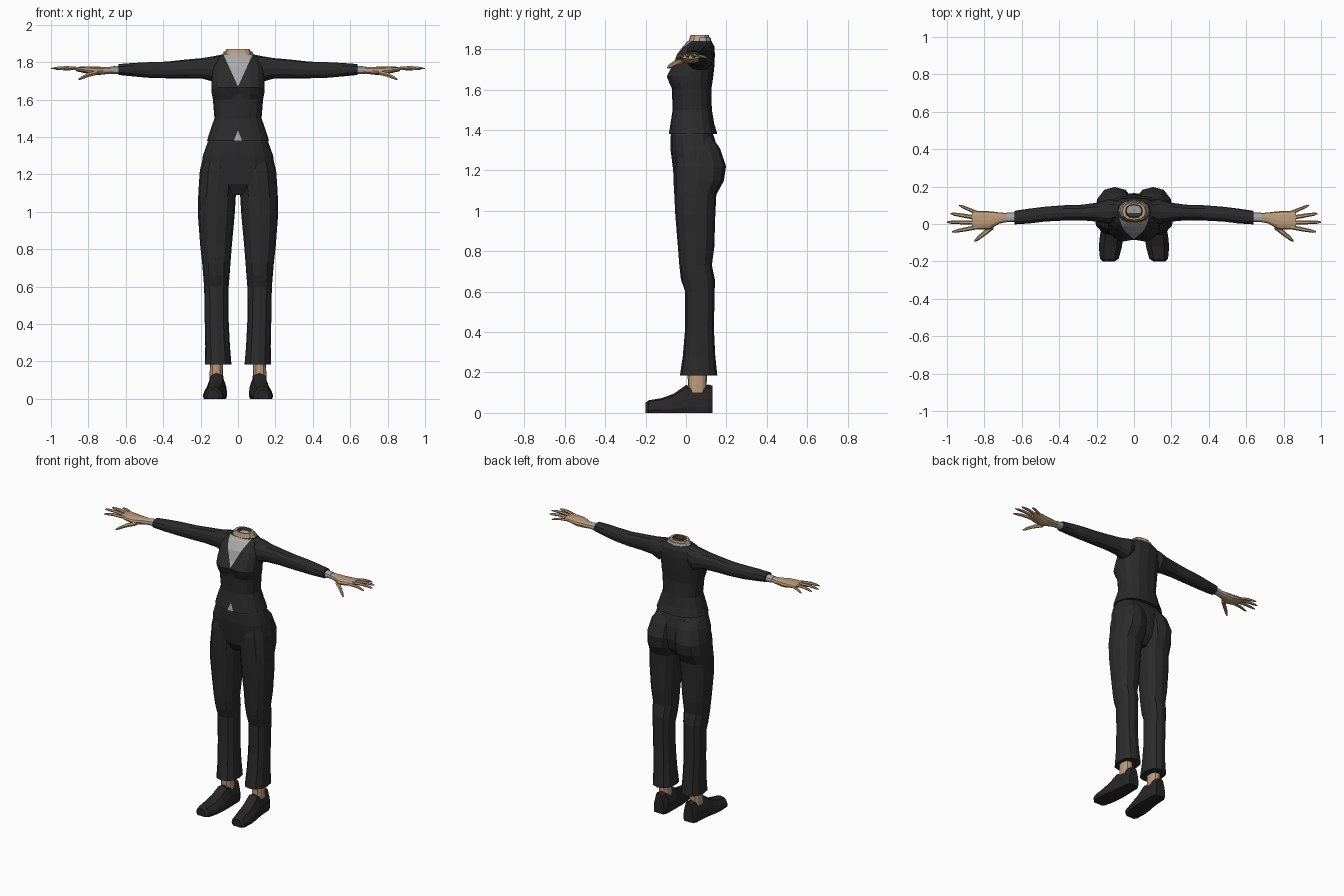
import bpy, bmesh, math
from mathutils import Vector

cube = bpy.data.objects.get("Cube")
if cube:
    bpy.data.objects.remove(cube)


def material(name, rgb):
    m = bpy.data.materials.new(name)
    m.use_nodes = True
    m.diffuse_color = (*rgb, 1)
    m.node_tree.nodes["Principled BSDF"].inputs["Base Color"].default_value = (*rgb, 1)
    return m


SUIT = material("charcoal suit", (0.024, 0.024, 0.025))
SHOE = material("black leather", (0.021, 0.019, 0.02))
SKIN = material("skin", (0.5, 0.33, 0.195))
SHIRT = material("grey shirt", (0.4, 0.4, 0.41))
HOLLOW = material("neck hollow", (0.05, 0.04, 0.035))


def oval(n=12, power=0.85):
    """Rounded section in the unit square."""
    pts = []
    for i in range(n):
        a = 2 * math.pi * i / n
        c, s = math.cos(a), math.sin(a)
        pts.append((math.copysign(abs(c) ** power, c), math.copysign(abs(s) ** power, s)))
    return pts


def loft(rings, axis="z", section=None, first_alt=99):
    """Skin rings (position, a0, a1, b0, b1), bounds taken along the other two axes."""
    section = section or oval()
    bm = bmesh.new()
    loops = []
    for t, a0, a1, b0, b1 in rings:
        loop = []
        for u, v in section:
            a = (a0 + a1) / 2 + u * (a1 - a0) / 2
            b = (b0 + b1) / 2 + v * (b1 - b0) / 2
            co = {"x": (t, a, b), "y": (a, t, b), "z": (a, b, t)}[axis]
            loop.append(bm.verts.new(co))
        loops.append(loop)
    n = len(section)
    for k in range(len(loops) - 1):
        for i in range(n):
            j = (i + 1) % n
            f = bm.faces.new((loops[k][i], loops[k][j], loops[k + 1][j], loops[k + 1][i]))
            f.material_index = int(k >= first_alt)
    bm.faces.new(loops[0])
    bm.faces.new(loops[-1]).material_index = int(first_alt < 99)
    bmesh.ops.recalc_face_normals(bm, faces=bm.faces)
    return bm


def finish(name, bm, *mats, mirror=False):
    me = bpy.data.meshes.new(name)
    bm.to_mesh(me)
    bm.free()
    for m in mats:
        me.materials.append(m)
    ob = bpy.data.objects.new(name, me)
    bpy.context.collection.objects.link(ob)
    if mirror:
        ob.modifiers.new("other side", "MIRROR").use_mirror_merge = False
    return ob


def upright(*rows):
    """Rows (z, half width, y front, y back) centred on x = 0."""
    return [(z, -w, w, y0, y1) for z, w, y0, y1 in rows]


# Jacket body
jacket = loft(upright(
    (1.38, .166, -.085, .155), (1.43, .15, -.077, .14), (1.5, .126, -.066, .128),
    (1.6, .134, -.07, .125), (1.63, .14, -.088, .13), (1.665, .143, -.102, .135),
    (1.71, .143, -.08, .14), (1.775, .14, -.045, .143), (1.815, .12, -.015, .14),
    (1.842, .088, .01, .125)), section=oval(16, 0.8))
for v in jacket.verts:
    if abs(v.co.x) < .01 and v.co.y < 0 and 1.61 < v.co.z < 1.73:
        v.co.y += .018


def cut_wedge(bm, tip, width, height):
    """Cut a front V (or inverted V) and paint the inside with slot 1."""
    for s in (-1, 1):
        front = [f for f in bm.faces if f.calc_center_median().y < .05]
        geom = set(front)
        for f in front:
            geom.update(f.edges)
            geom.update(f.verts)
        bmesh.ops.bisect_plane(bm, geom=list(geom), plane_co=(0, 0, tip),
                               plane_no=Vector((height * s, 0, -width)))
    for f in bm.faces:
        c = f.calc_center_median()
        rise = (c.z - tip) / height
        if c.y < .05 and abs(f.normal.z) < .98 and 0 < rise and abs(c.x) < rise * width:
            f.material_index = 1


cut_wedge(jacket, 1.67, .075, .165)
cut_wedge(jacket, 1.435, .022, -.055)
finish("jacket", jacket, SUIT, SHIRT)

# Shirt collar, lower at the front
collar = loft(upright((1.81, .1, .0, .133), (1.857, .076, .014, .122)))
for v in collar.verts:
    if v.co.y < .05:
        v.co.z -= .016
finish("shirt_collar", collar, SHIRT)

# Neck stump with a recessed top
finish("neck", loft(upright(
    (1.82, .08, .0, .122), (1.848, .073, .016, .118), (1.87, .062, .022, .113),
    (1.87, .046, .032, .105), (1.845, .04, .038, .1)), first_alt=3), SKIN, HOLLOW)

# Trousers
finish("trouser_hips", loft(upright(
    (1.41, .14, -.065, .115), (1.37, .163, -.076, .138), (1.3, .188, -.076, .158),
    (1.22, .198, -.066, .165), (1.15, .16, -.056, .15), (1.09, .07, -.02, .1)),
    section=oval(16, .8)), SUIT)
finish("trouser_legs", loft([
    (1.37, .03, .14, -.02, .125), (1.31, .003, .182, -.05, .168),
    (1.22, .0, .204, -.064, .198), (1.15, .003, .209, -.062, .188),
    (1.08, .012, .213, -.058, .15), (.98, .018, .214, -.053, .145),
    (.82, .033, .202, -.04, .14), (.73, .04, .192, -.033, .128),
    (.66, .045, .186, -.025, .143), (.6, .05, .181, -.004, .142),
    (.42, .05, .178, -.004, .138), (.28, .043, .175, -.016, .145),
    (.185, .035, .177, -.03, .155)]), SUIT, mirror=True)

# Ankles and shoes
finish("ankles", loft([(.2, .082, .15, .008, .105), (.1, .078, .152, .01, .1)]),
       SKIN, mirror=True)
shoe_section = [(-.9, -1), (-1, -.6), (-.9, 0), (-.55, .8), (0, 1),
                (.55, .8), (.9, 0), (1, -.6), (.9, -1)]
finish("shoes", loft([
    (y, cx - w, cx + w, 0, h) for y, cx, w, h in (
        (-.2, .135, .032, .05), (-.186, .132, .05, .062), (-.12, .126, .062, .073),
        (-.06, .12, .062, .095), (0, .114, .056, .138), (.05, .112, .052, .128),
        (.11, .111, .05, .14), (.132, .111, .038, .135))],
    "y", shoe_section), SHOE, mirror=True)

# Sleeves and shirt cuffs
finish("sleeves", loft([
    (.06, .03, .115, 1.74, 1.846), (.13, .0, .135, 1.695, 1.832),
    (.19, .012, .115, 1.712, 1.822), (.28, .02, .103, 1.714, 1.814),
    (.38, .018, .1, 1.714, 1.803), (.48, .013, .092, 1.717, 1.8),
    (.56, .003, .082, 1.724, 1.796), (.64, -.002, .07, 1.732, 1.79)], "x"),
    SUIT, mirror=True)
finish("shirt_cuffs", loft([(.62, .01, .064, 1.735, 1.782),
                            (.682, .01, .06, 1.738, 1.777)], "x"), SHIRT, mirror=True)

# Hands
finish("palms", loft([
    (.66, .014, .056, 1.742, 1.773), (.72, .002, .062, 1.734, 1.775),
    (.77, -.028, .068, 1.73, 1.777), (.82, -.03, .07, 1.742, 1.777),
    (.865, -.024, .066, 1.752, 1.775)], "x"), SKIN, mirror=True)


def digit(name, start, end, r):
    """Tapered finger with a bent middle joint."""
    p, q = Vector(start), Vector(end)
    rings = []
    for t, k in ((0, 1), (.5, .95), (.85, .75), (1, .3)):
        c = p.lerp(q, t)
        c.z += .006 * math.sin(math.pi * t)
        rings.append((c.x, c.y - r * k, c.y + r * k, c.z - r * k * .8, c.z + r * k * .8))
    finish(name, loft(rings, "x", oval(6, 1)), SKIN, mirror=True)


digit("index_fingers", (.84, -.017, 1.764), (.972, -.042, 1.762), .0115)
digit("middle_fingers", (.84, .008, 1.766), (1.0, .01, 1.766), .0115)
digit("ring_fingers", (.84, .033, 1.765), (.982, .056, 1.764), .0115)
digit("little_fingers", (.83, .056, 1.762), (.935, .1, 1.757), .0105)
digit("thumbs", (.75, -.01, 1.745), (.852, -.09, 1.708), .017)
